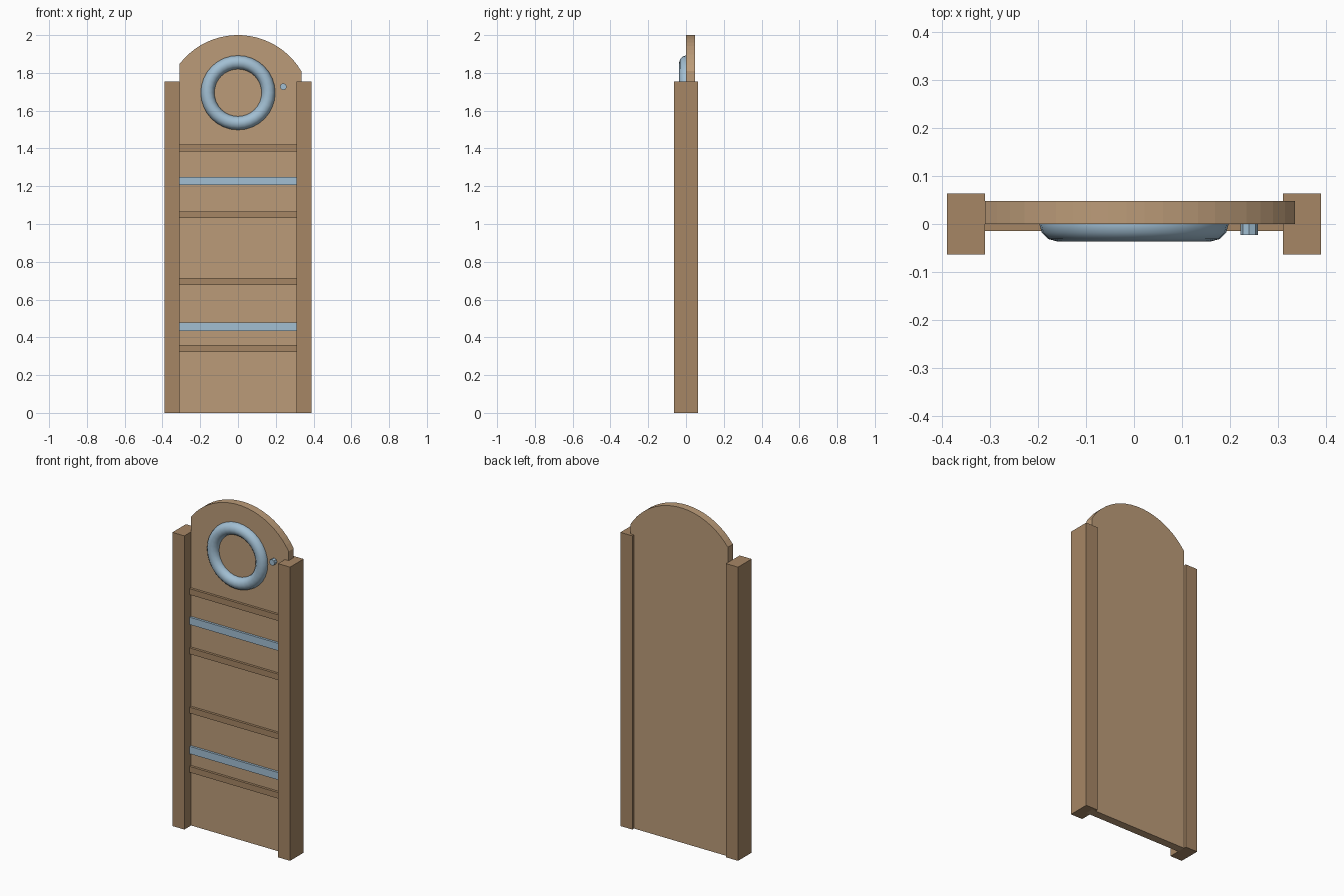
import bpy, bmesh, math

if "Cube" in bpy.data.objects:
    bpy.data.objects.remove(bpy.data.objects["Cube"])


def material(name, rgb):
    m = bpy.data.materials.new(name)
    m.diffuse_color = (*rgb, 1)
    m.use_nodes = True
    m.node_tree.nodes["Principled BSDF"].inputs["Base Color"].default_value = m.diffuse_color
    return m


LIGHT_WOOD = material("light_wood", (0.50, 0.33, 0.19))
DARK_WOOD = material("dark_wood", (0.38, 0.24, 0.13))
METAL = material("pale_blue_metal", (0.36, 0.52, 0.65))


def add_object(name, bm, mat):
    bmesh.ops.recalc_face_normals(bm, faces=bm.faces)
    mesh = bpy.data.meshes.new(name)
    bm.to_mesh(mesh)
    bm.free()
    mesh.materials.append(mat)
    obj = bpy.data.objects.new(name, mesh)
    bpy.context.collection.objects.link(obj)
    return obj


def box(name, x, y, z, mat):
    """Box from (min, max) ranges."""
    bm = bmesh.new()
    bmesh.ops.create_cube(bm, size=1)
    for v in bm.verts:
        v.co = [r[0] + (c + 0.5) * (r[1] - r[0]) for c, r in zip(v.co, (x, y, z))]
    return add_object(name, bm, mat)


# Door panel: flat board with a round-arched top
LEFT, RIGHT, THICK = -0.31, 0.335, 0.048
R, ARCH_Z, STEPS = 0.39, 1.61, 20
a0, a1 = math.acos(RIGHT / R), math.acos(LEFT / R)
outline = [(LEFT, 0), (RIGHT, 0)]
for i in range(STEPS + 1):
    a = a0 + (a1 - a0) * i / STEPS
    outline.append((R * math.cos(a), ARCH_Z + R * math.sin(a)))
bm = bmesh.new()
face = bm.faces.new([bm.verts.new((x, 0, z)) for x, z in outline])
ext = bmesh.ops.extrude_face_region(bm, geom=[face])
new_verts = [g for g in ext["geom"] if isinstance(g, bmesh.types.BMVert)]
bmesh.ops.translate(bm, vec=(0, THICK, 0), verts=new_verts)
add_object("door_panel", bm, LIGHT_WOOD)

# Side posts
for side, x in (("left", (-0.389, -0.31)), ("right", (0.31, 0.389))):
    box(side + "_post", x, (-0.064, 0.064), (0, 1.755), DARK_WOOD)

# Wooden battens across the front
for i, z in enumerate((0.341, 0.695, 1.049, 1.403)):
    box(f"batten_{i + 1}", (-0.31, 0.31), (-0.015, 0.005), (z - 0.018, z + 0.018), DARK_WOOD)

# Metal straps across the front
for i, z in enumerate((0.456, 1.228)):
    box(f"strap_{i + 1}", (-0.31, 0.31), (-0.014, 0.005), (z - 0.022, z + 0.022), METAL)

# Porthole ring, half sunk into the panel
bpy.ops.mesh.primitive_torus_add(
    major_radius=0.161, minor_radius=0.036, major_segments=32, minor_segments=12,
    location=(0, 0, 1.695), rotation=(math.pi / 2, 0, 0))
ring = bpy.context.object
ring.name = "porthole_ring"
ring.data.materials.append(METAL)
bpy.ops.object.shade_smooth_by_angle(angle=math.radians(40))

# Small knob beside the ring
bpy.ops.mesh.primitive_cylinder_add(
    vertices=8, radius=0.018, depth=0.028, location=(0.24, -0.009, 1.727),
    rotation=(math.pi / 2, 0, 0))
knob = bpy.context.object
knob.name = "knob"
knob.data.materials.append(METAL)
